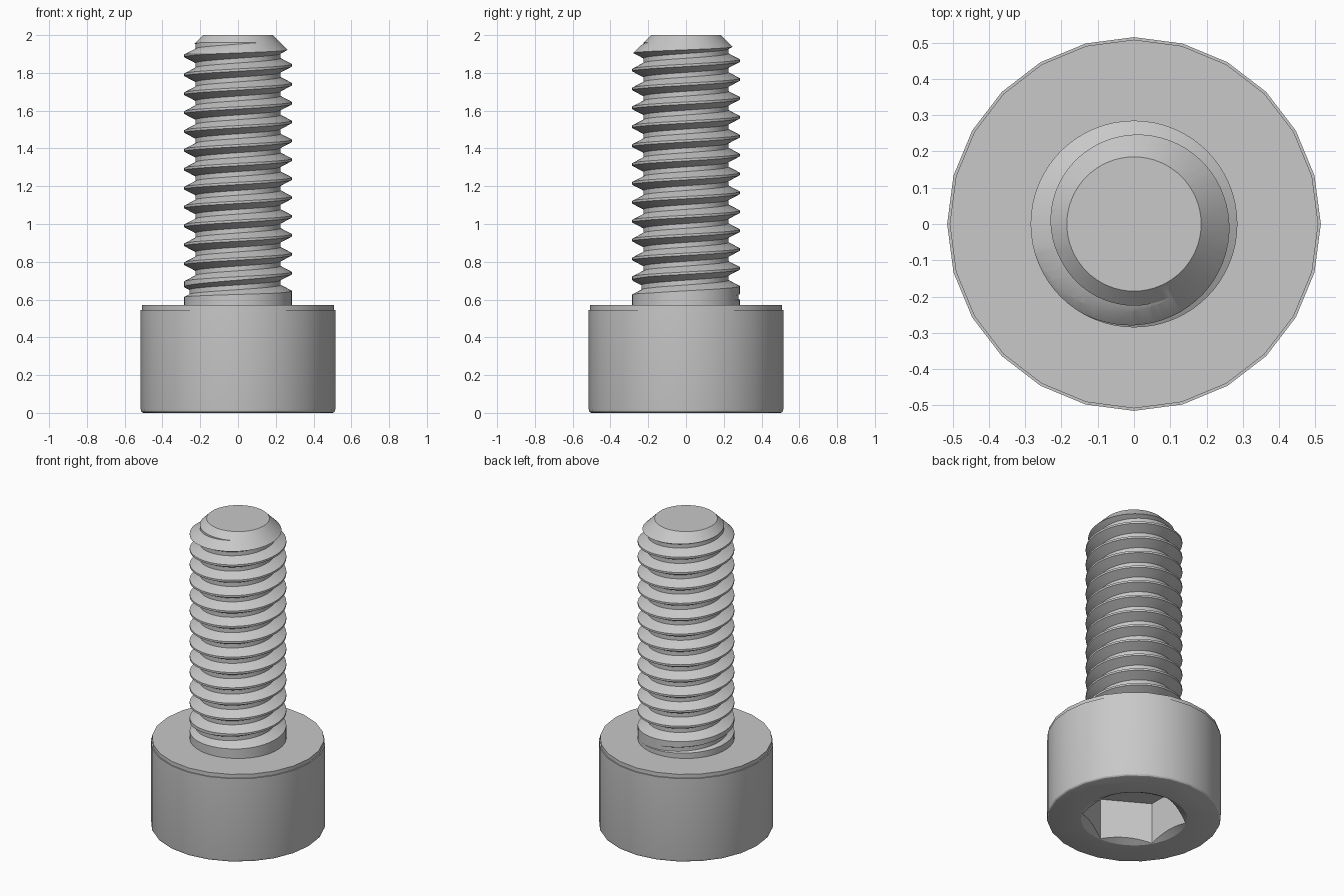
import bpy, bmesh, math

cube = bpy.data.objects.get("Cube")
if cube:
    bpy.data.objects.remove(cube, do_unlink=True)

steel = bpy.data.materials.new("grey_steel")
steel.use_nodes = True
colour = (0.58, 0.58, 0.58, 1)
steel.diffuse_color = colour
steel.node_tree.nodes["Principled BSDF"].inputs["Base Color"].default_value = colour


def make_object(name, bm):
    bmesh.ops.recalc_face_normals(bm, faces=bm.faces)
    mesh = bpy.data.meshes.new(name)
    bm.to_mesh(mesh)
    bm.free()
    obj = bpy.data.objects.new(name, mesh)
    bpy.context.collection.objects.link(obj)
    mesh.materials.append(steel)
    return obj


def turned(name, profile, sides, turn=0):
    """Closed solid of revolution from (radius, height) points."""
    bm = bmesh.new()
    angles = [turn + math.tau * i / sides for i in range(sides)]
    rings = [[bm.verts.new((r * math.cos(a), r * math.sin(a), z)) for a in angles]
             for r, z in profile]
    for low, high in zip(rings, rings[1:]):
        for i in range(sides):
            j = (i + 1) % sides
            bm.faces.new((low[i], low[j], high[j], high[i]))
    bm.faces.new(rings[0][::-1])
    bm.faces.new(rings[-1])
    return make_object(name, bm)


def select_only(obj):
    bpy.ops.object.select_all(action='DESELECT')
    obj.select_set(True)
    bpy.context.view_layer.objects.active = obj


def combine(target, tool, operation):
    mod = target.modifiers.new("combine", 'BOOLEAN')
    mod.operation = operation
    mod.solver = 'EXACT'
    mod.object = tool
    select_only(target)
    bpy.ops.object.modifier_apply(modifier=mod.name)
    bpy.data.objects.remove(tool, do_unlink=True)


def smooth(obj, degrees):
    select_only(obj)
    bpy.ops.object.shade_smooth_by_angle(angle=math.radians(degrees))


# Head: cylinder with rounded lower rim and a small step at the upper rim
head = turned("head", [(0.5, 0), (0.508, 0.003), (0.513, 0.009), (0.515, 0.018),
                       (0.515, 0.545), (0.508, 0.545), (0.508, 0.57)], 24)

# Hexagonal socket with a shallow conical lead-in
cutter = turned("socket_cutter", [(0.309, -0.05), (0.309, 0.27)], 6, math.pi / 6)
combine(head, cutter, 'DIFFERENCE')
cutter = turned("lead_in_cutter", [(0.358, -0.025), (0.223, 0.05)], 48)
combine(head, cutter, 'DIFFERENCE')
smooth(head, 25)

# Shank: helical groove that fades in above a plain collar
PITCH, PHASE, SEGMENTS = 0.1, 1.94, 64
CREST, DEPTH = 0.285, 0.06
ROOT_HALF, FLANK = 0.125, 0.3125        # groove widths in pitches
LOW, TOP, TIP = 0.55, 2.0, 0.185
FADE_START, FADE_LENGTH = 0.608, 0.07


def groove_point(angle, turn, side, outer):
    """Point on the rim (outer) or floor of one groove turn, below or above its middle."""
    centre = PHASE + PITCH * (turn + 0.5 + angle / math.tau)
    fade = min(max((centre - FADE_START) / FADE_LENGTH, 0), 1)
    half = ROOT_HALF + (FLANK * fade if outer else 0)
    r = CREST - (0 if outer else DEPTH * fade)
    z = max(centre + side * half * PITCH, LOW)
    return r * math.cos(angle), r * math.sin(angle), z


bm = bmesh.new()
rows = []
for turn in range(-16, 2):
    for side, outer in ((-1, True), (-1, False), (1, False), (1, True)):
        rows.append([bm.verts.new(groove_point(math.tau * i / SEGMENTS, turn, side, outer))
                     for i in range(SEGMENTS + 1)])
for low, high in zip(rows, rows[1:]):
    for i in range(SEGMENTS):
        bm.faces.new((low[i], low[i + 1], high[i + 1], high[i]))
bmesh.ops.remove_doubles(bm, verts=bm.verts, dist=0.0002)
bmesh.ops.dissolve_degenerate(bm, edges=bm.edges, dist=0.0002)
bmesh.ops.holes_fill(bm, edges=[e for e in bm.edges if e.is_boundary], sides=0)
shank = make_object("threaded_shank", bm)

# Trim the shank to length with a chamfered tip
REACH = 0.32
envelope = turned("shank_envelope", [(REACH, LOW + 0.01), (REACH, TOP + TIP - REACH),
                                     (TIP, TOP)], SEGMENTS)
combine(shank, envelope, 'INTERSECT')
smooth(shank, 30)
